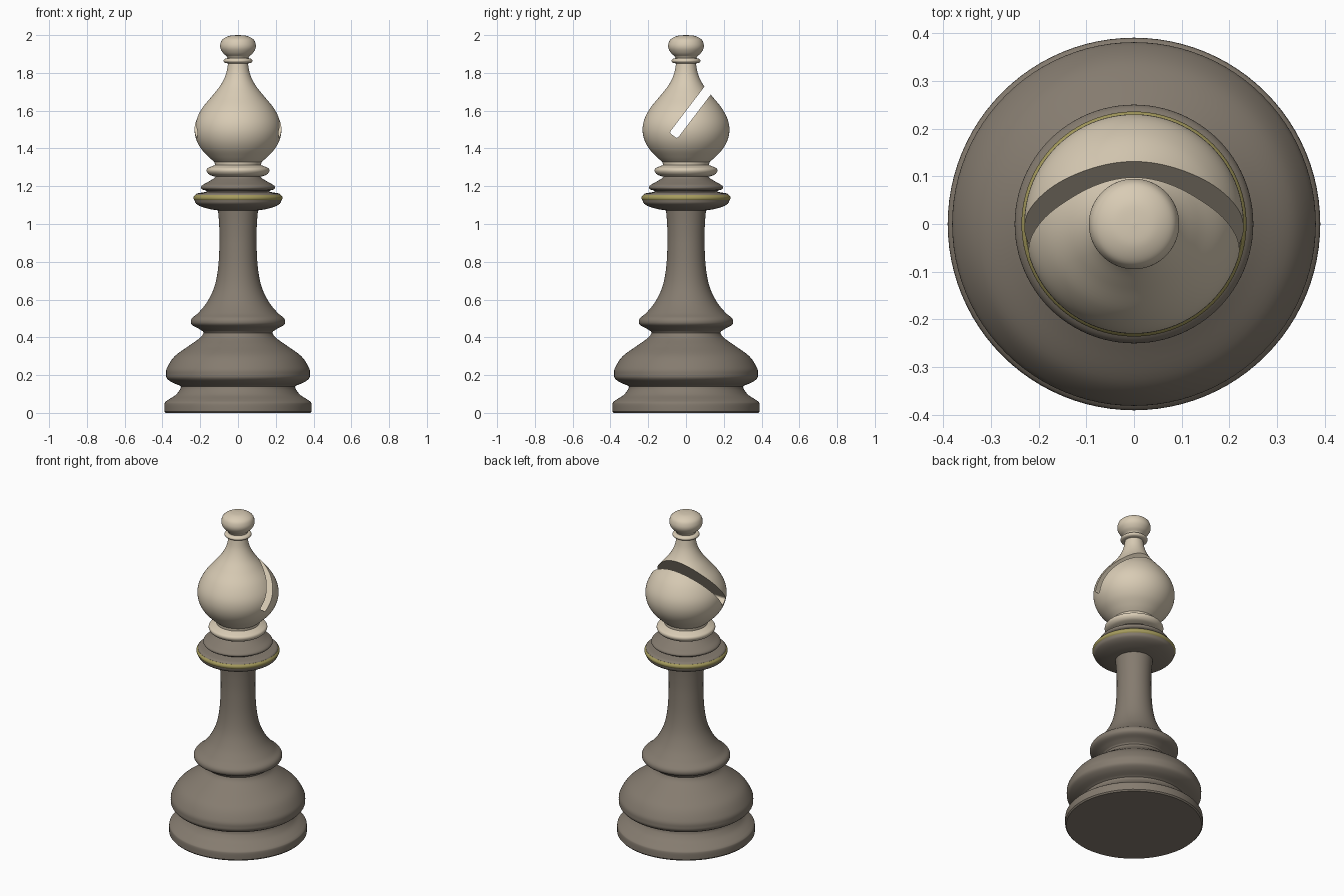
import bpy, bmesh, math
from mathutils import Vector, Matrix

if "Cube" in bpy.data.objects:
    bpy.data.objects.remove(bpy.data.objects["Cube"])


def material(name, rgb):
    m = bpy.data.materials.new(name)
    m.diffuse_color = (*rgb, 1)
    m.use_nodes = True
    m.node_tree.nodes["Principled BSDF"].inputs["Base Color"].default_value = m.diffuse_color
    return m


DARK = material("dark taupe", (0.235, 0.2, 0.16))
CREAM = material("cream", (0.69, 0.60, 0.46))
GOLD = material("olive gold", (0.38, 0.33, 0.11))


def smooth_curve(pts, steps=6):
    # Catmull-Rom curve through profile points
    if len(pts) < 3:
        return list(pts)
    p = [Vector(q) for q in [pts[0], *pts, pts[-1]]]
    out = []
    for i in range(1, len(p) - 2):
        a, b, c, d = p[i - 1:i + 3]
        for s in range(steps):
            t = s / steps
            q = 0.5 * (2 * b + (c - a) * t + (2 * a - 5 * b + 4 * c - d) * t**2
                       + (3 * b - a - 3 * c + d) * t**3)
            out.append((max(q.x, 0.0), q.y))
    return out + [tuple(pts[-1])]


def finish(ob):
    bpy.ops.object.select_all(action='DESELECT')
    ob.select_set(True)
    bpy.context.view_layer.objects.active = ob
    bpy.ops.object.shade_smooth_by_angle(angle=math.radians(32))


def lathe(name, sections, mat, n=96):
    # each section is one smooth run of (radius, z); sections meet at corners
    prof = []
    for sec in sections:
        for q in smooth_curve(sec):
            if not prof or (Vector(q) - Vector(prof[-1])).length > 1e-4:
                prof.append(q)
    bm = bmesh.new()
    rings = []
    for r, z in prof:
        if r < 1e-4:
            rings.append([bm.verts.new((0, 0, z))] * n)
        else:
            rings.append([bm.verts.new((r * math.cos(2 * math.pi * k / n),
                                        r * math.sin(2 * math.pi * k / n), z)) for k in range(n)])
    for lo, hi in zip(rings, rings[1:]):
        for k in range(n):
            j = (k + 1) % n
            face = list(dict.fromkeys([lo[k], lo[j], hi[j], hi[k]]))
            if len(face) > 2:
                bm.faces.new(face)
    # flat caps where the profile does not reach the axis
    if prof[0][0] > 1e-4:
        bm.faces.new(rings[0][::-1])
    if prof[-1][0] > 1e-4:
        bm.faces.new(rings[-1])
    bmesh.ops.recalc_face_normals(bm, faces=bm.faces)
    me = bpy.data.meshes.new(name)
    bm.to_mesh(me)
    bm.free()
    me.materials.append(mat)
    ob = bpy.data.objects.new(name, me)
    bpy.context.collection.objects.link(ob)
    finish(ob)
    return ob


# Foot and wide belly
lathe("base", [
    [(0.383, 0), (0.39, 0.008)],
    [(0.39, 0.008), (0.39, 0.045), (0.384, 0.058), (0.365, 0.072), (0.33, 0.095),
     (0.308, 0.122), (0.302, 0.14)],
    [(0.302, 0.14), (0.312, 0.146)],
    [(0.312, 0.146), (0.35, 0.162), (0.376, 0.182), (0.381, 0.205), (0.375, 0.24), (0.335, 0.3),
     (0.26, 0.355), (0.2, 0.398), (0.182, 0.424)],
], DARK)

# Lower collar and tapering stem
lathe("stem", [
    [(0.182, 0.424), (0.186, 0.432)],
    [(0.186, 0.432), (0.21, 0.447), (0.24, 0.463), (0.25, 0.48), (0.243, 0.502), (0.21, 0.53),
     (0.163, 0.588), (0.125, 0.668), (0.105, 0.77), (0.098, 0.9), (0.1, 1.0), (0.106, 1.075)],
], DARK)

# Upper collar under the gold band
lathe("collar", [
    [(0.106, 1.072), (0.15, 1.079), (0.195, 1.092), (0.222, 1.108), (0.23, 1.126)],
], DARK)

# Gold band
lathe("gold_band", [[(0.23, 1.126), (0.235, 1.133), (0.235, 1.143), (0.228, 1.153)]], GOLD)

# Stepped disc on top of the collar
lathe("upper_disc", [
    [(0.228, 1.152), (0.215, 1.162), (0.165, 1.17)],
    [(0.165, 1.17), (0.17, 1.178)],
    [(0.17, 1.178), (0.19, 1.183), (0.197, 1.194), (0.188, 1.206), (0.16, 1.222),
     (0.13, 1.24), (0.118, 1.251)],
], DARK)

# Cream neck ring
lathe("neck_ring", [
    [(0.118, 1.25), (0.15, 1.26), (0.165, 1.277), (0.163, 1.293), (0.145, 1.303), (0.122, 1.312)],
], CREAM)

# Teardrop head
head = lathe("head", [
    [(0.122, 1.31), (0.124, 1.328)],
    [(0.124, 1.328), (0.155, 1.355), (0.195, 1.398), (0.221, 1.447), (0.23, 1.5), (0.22, 1.555),
     (0.187, 1.617), (0.135, 1.68), (0.091, 1.737), (0.064, 1.793), (0.052, 1.852)],
], CREAM)

# Slanted slot cut through the head
bm = bmesh.new()
bmesh.ops.create_cube(bm, size=1)
bmesh.ops.transform(bm, verts=bm.verts, matrix=Matrix.Translation((0, 0.5, 0)))
bmesh.ops.scale(bm, verts=bm.verts, vec=(0.8, 0.45, 0.052))
inner = [e for e in bm.edges if all(v.co.y < 0.01 for v in e.verts)
         and abs(e.verts[0].co.x - e.verts[1].co.x) > 0.1]
bmesh.ops.bevel(bm, geom=inner, offset=0.01, segments=3, profile=0.5, affect='EDGES')
bmesh.ops.transform(bm, verts=bm.verts, matrix=Matrix.Translation((0, -0.067, 1.468))
                    @ Matrix.Rotation(math.radians(52.7), 4, 'X'))
bmesh.ops.recalc_face_normals(bm, faces=bm.faces)
me = bpy.data.meshes.new("slot_cutter")
bm.to_mesh(me)
bm.free()
me.materials.append(CREAM)
cutter = bpy.data.objects.new("slot_cutter", me)
cutter.hide_render = True
bpy.context.collection.objects.link(cutter)
mod = head.modifiers.new("slot", 'BOOLEAN')
mod.operation = 'DIFFERENCE'
mod.solver = 'EXACT'
mod.object = cutter
bpy.context.view_layer.objects.active = head
bpy.ops.object.modifier_apply(modifier=mod.name)
bpy.data.objects.remove(cutter)
finish(head)

# Small ring and ball finial
lathe("finial_ring", [
    [(0.052, 1.85), (0.07, 1.854), (0.077, 1.864), (0.07, 1.874), (0.055, 1.878)],
], CREAM)
lathe("finial_ball", [
    [(0.055, 1.876), (0.06, 1.888)],
    [(0.06, 1.888), (0.079, 1.905), (0.093, 1.93), (0.093, 1.955), (0.08, 1.979),
     (0.045, 1.996), (0, 2.0)],
], CREAM)
